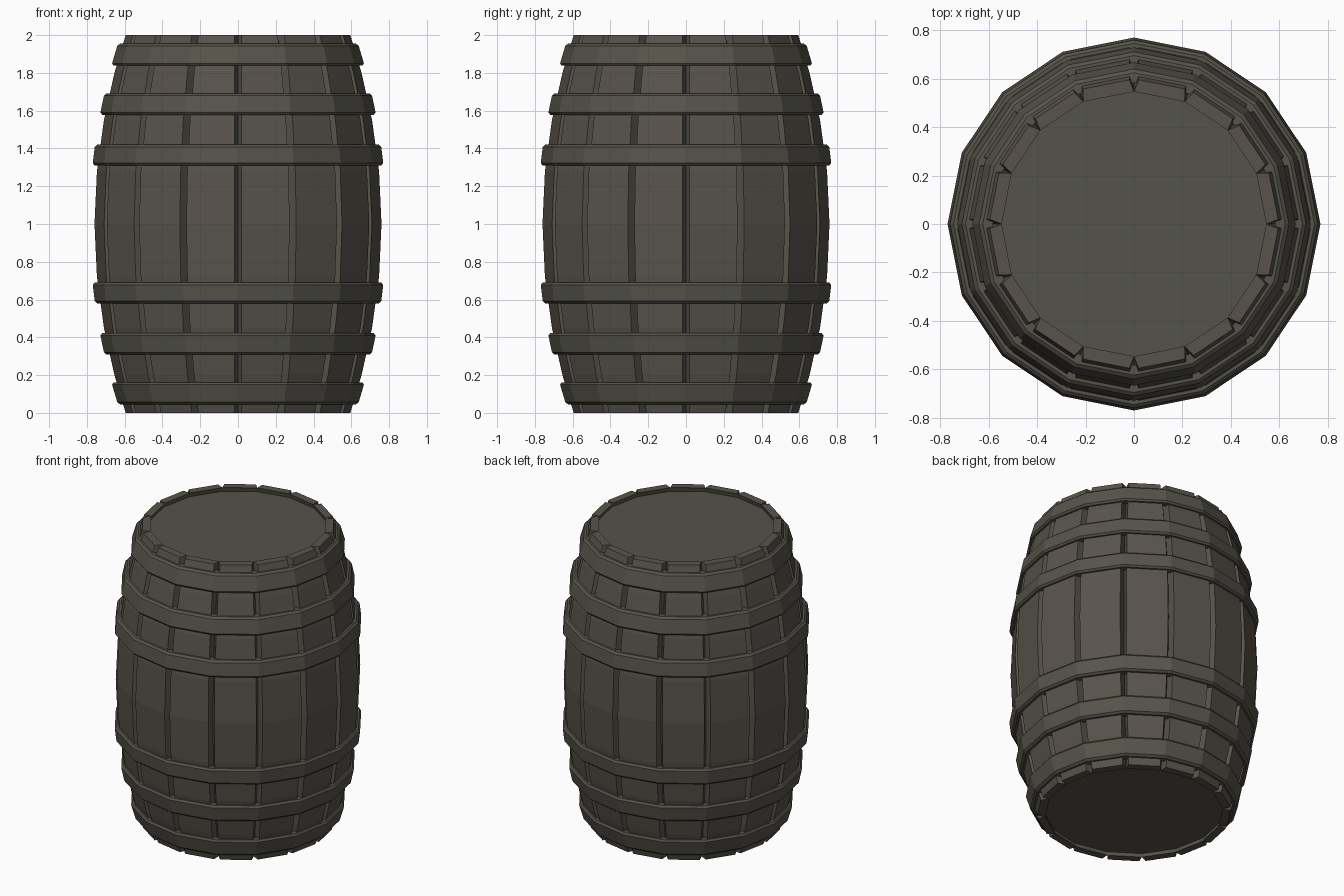
import bpy, bmesh, math

if "Cube" in bpy.data.objects:
    bpy.data.objects.remove(bpy.data.objects["Cube"])

SIDES = 16
STEP = 2 * math.pi / SIDES


def material(name, rgb):
    m = bpy.data.materials.new(name)
    m.diffuse_color = (*rgb, 1)
    m.use_nodes = True
    m.node_tree.nodes["Principled BSDF"].inputs["Base Color"].default_value = m.diffuse_color
    return m


STAVE = material("weathered brown wood", (0.098, 0.087, 0.071))
HOOP = material("dull dark hoop", (0.094, 0.087, 0.070))
LID = material("weathered lid wood", (0.090, 0.085, 0.069))


def radius(z):
    # outer corner radius of the bulging barrel at a given height
    return 0.763 - 0.165 * (z - 1) ** 2


def finish(bm, name, mat):
    bmesh.ops.recalc_face_normals(bm, faces=bm.faces)
    me = bpy.data.meshes.new(name)
    bm.to_mesh(me)
    bm.free()
    me.materials.append(mat)
    ob = bpy.data.objects.new(name, me)
    bpy.context.collection.objects.link(ob)
    return ob


def polar(r, a, z):
    return (r * math.cos(a), r * math.sin(a), z)


# Staves: tapered sections, so a V groove is left at every corner
bm = bmesh.new()
levels = [0, 0.2, 0.45, 0.72, 1.0, 1.28, 1.55, 1.8, 2.0]
for k in range(SIDES):
    a0, a1 = k * STEP, (k + 1) * STEP
    rows = []
    for z in levels:
        r = radius(z)
        g = 0.019 / r
        rows.append([bm.verts.new(p) for p in (
            polar(r - 0.052, a0, z), polar(r - 0.003, a0 + g, z),
            polar(r - 0.003, a1 - g, z), polar(r - 0.052, a1, z))])
    for lo, hi in zip(rows, rows[1:]):
        for i in range(4):
            j = (i + 1) % 4
            bm.faces.new((lo[i], lo[j], hi[j], hi[i]))
    bm.faces.new(rows[0])
    bm.faces.new(rows[-1])
finish(bm, "staves", STAVE)


# Hoops: chamfered bands turned around the barrel
def hoop(name, z0, z1, flip):
    t, c = 0.023, 0.012
    profile = [(radius(z0) - 0.03, z0), (radius(z0) + t - c, z0),
               (radius(z0 + c) + t, z0 + c), (radius(z1 - c) + t, z1 - c),
               (radius(z1) + t - c, z1), (radius(z1) - 0.03, z1)]
    if flip:
        profile = [(r, 2 - z) for r, z in profile]
    bm = bmesh.new()
    rings = [[bm.verts.new(polar(r, k * STEP, z)) for r, z in profile]
             for k in range(SIDES)]
    n = len(profile)
    for k in range(SIDES):
        a, b = rings[k], rings[(k + 1) % SIDES]
        for i in range(n):
            j = (i + 1) % n
            bm.faces.new((a[i], b[i], b[j], a[j]))
    finish(bm, name, HOOP)


for label, z0, z1 in (("end", 0.045, 0.162), ("quarter", 0.308, 0.422),
                      ("belly", 0.58, 0.69)):
    hoop("lower_%s_hoop" % label, z0, z1, False)
    hoop("upper_%s_hoop" % label, z0, z1, True)

# Lids: recessed flat heads at both ends
for name, z0, z1 in (("bottom_head", 0.03, 0.06), ("top_head", 1.94, 1.97)):
    bm = bmesh.new()
    rings = [[bm.verts.new(polar(0.562, k * STEP, z)) for k in range(SIDES)]
             for z in (z0, z1)]
    for ring in rings:
        bm.faces.new(ring)
    for k in range(SIDES):
        j = (k + 1) % SIDES
        bm.faces.new((rings[0][k], rings[0][j], rings[1][j], rings[1][k]))
    finish(bm, name, LID)
